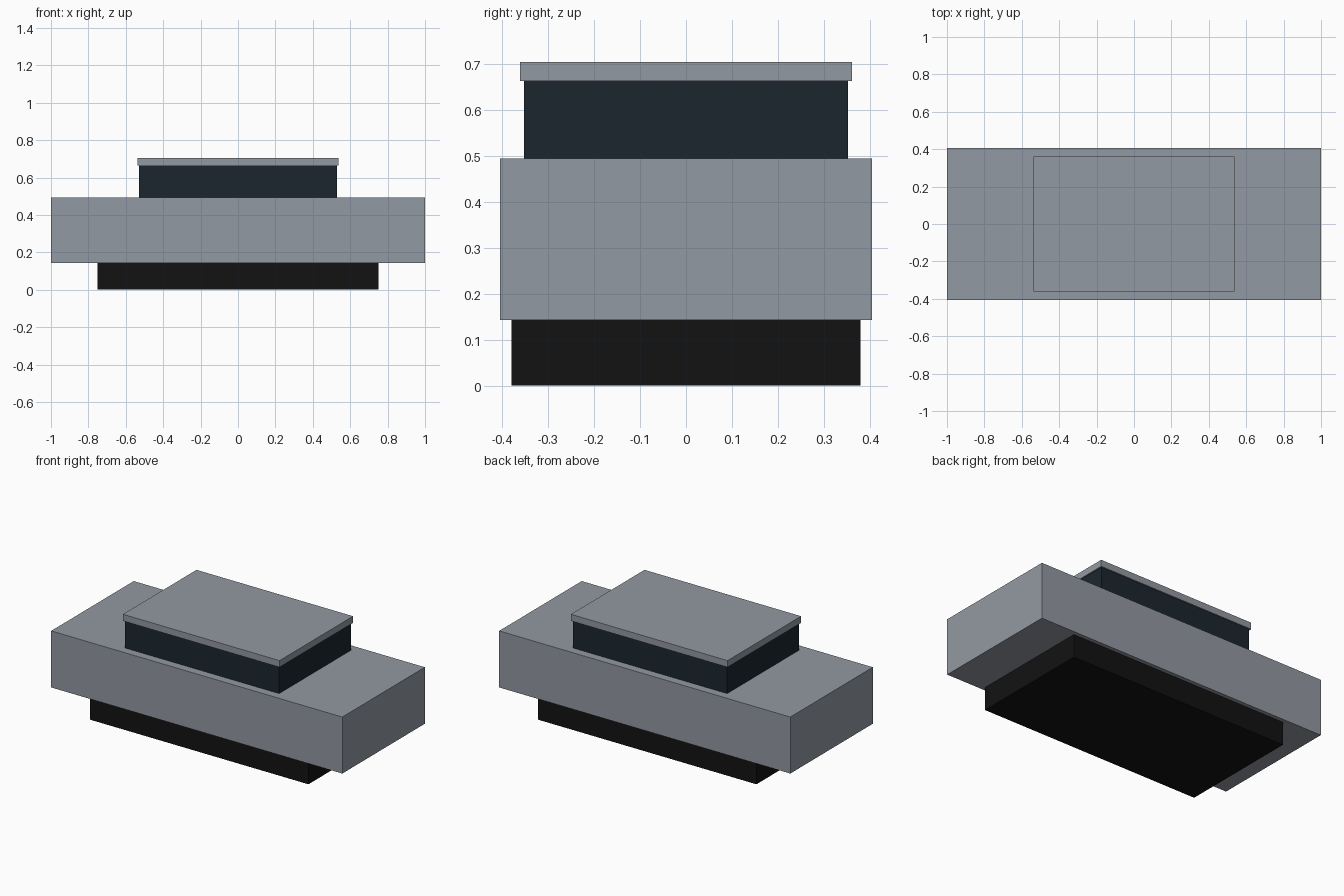
import bpy

if "Cube" in bpy.data.objects:
    bpy.data.objects.remove(bpy.data.objects["Cube"])


def material(name, color):
    mat = bpy.data.materials.new(name)
    mat.diffuse_color = (*color, 1)
    mat.use_nodes = True
    mat.node_tree.nodes["Principled BSDF"].inputs["Base Color"].default_value = mat.diffuse_color
    return mat


def box(name, half_x, half_y, z0, z1, mat):
    bpy.ops.mesh.primitive_cube_add(size=2, location=(0, 0, (z0 + z1) / 2))
    ob = bpy.context.object
    ob.name = name
    ob.scale = (half_x, half_y, (z1 - z0) / 2)
    bpy.ops.object.transform_apply(location=False, rotation=False, scale=True)
    ob.data.materials.append(mat)
    return ob


paint = material("grey_paint", (0.29, 0.32, 0.36))
glass = material("dark_glass", (0.011, 0.019, 0.028))
rubber = material("black_rubber", (0.006, 0.006, 0.006))

# Undercarriage block
box("undercarriage", 0.75, 0.38, 0.0, 0.143, rubber)
# Wide main body
box("body", 1.0, 0.405, 0.143, 0.494, paint)
# Dark cabin, reaching up inside the roof
box("cabin", 0.53, 0.353, 0.494, 0.702, glass)
# Roof slab with a slight overhang
box("roof", 0.538, 0.361, 0.663, 0.704, paint)
